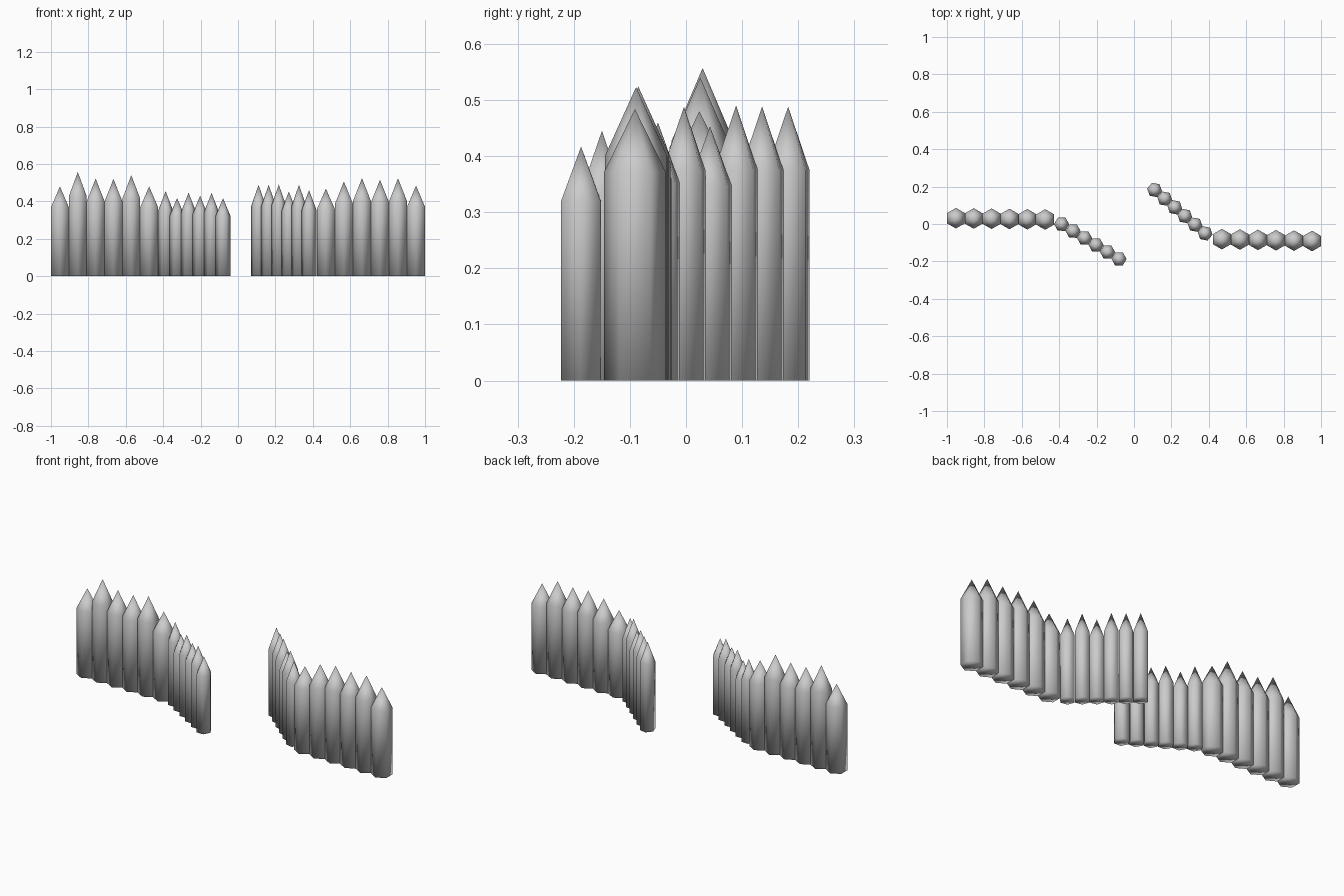
import bpy
import bmesh
from math import radians, sin, cos, pi

if "Cube" in bpy.data.objects:
    bpy.data.objects.remove(bpy.data.objects["Cube"])


def stake(name, x, y, height, radius, turn):
    """Six-sided stake: straight shaft with a pointed top, point starts at 77% height."""
    bm = bmesh.new()
    rings = []
    for z in (0.0, height * 0.768):
        rings.append([bm.verts.new((radius * cos(turn + pi / 6 + i * pi / 3),
                                    radius * sin(turn + pi / 6 + i * pi / 3), z))
                      for i in range(6)])
    tip = bm.verts.new((0, 0, height))
    low, high = rings
    bm.faces.new(low[::-1])
    for i in range(6):
        j = (i + 1) % 6
        bm.faces.new((low[i], low[j], high[j], high[i]))
        bm.faces.new((high[i], high[j], tip))
    for f in bm.faces:
        f.smooth = True
    mesh = bpy.data.meshes.new(name)
    bm.to_mesh(mesh)
    bm.free()
    obj = bpy.data.objects.new(name, mesh)
    obj.location = (x, y, 0)
    bpy.context.collection.objects.link(obj)


def row(name, start, end, heights, radius, angle):
    """Evenly spaced stakes from start to end, turned to lie flat to the row."""
    n = len(heights) - 1
    for i, h in enumerate(heights):
        t = i / n
        x = start[0] + (end[0] - start[0]) * t
        y = start[1] + (end[1] - start[1]) * t
        stake(f"{name}_{i + 1}", x, y, h, radius, radians(angle))


# Outer walls of thick stakes
row("left_wall_stake", (-0.952, 0.031), (-0.475, 0.024),
    (0.48, 0.557, 0.522, 0.52, 0.54, 0.48), 0.055, 0)
row("right_wall_stake", (0.470, -0.081), (0.952, -0.091),
    (0.468, 0.506, 0.524, 0.516, 0.523, 0.484), 0.055, 0)

# Slanted entrance wings of thin stakes
row("left_wing_stake", (-0.387, -0.001), (-0.080, -0.187),
    (0.455, 0.418, 0.446, 0.43, 0.445, 0.417), 0.0405, -31.3)
row("right_wing_stake", (0.110, 0.182), (0.380, -0.050),
    (0.488, 0.488, 0.49, 0.453, 0.488, 0.46), 0.0405, -41)
